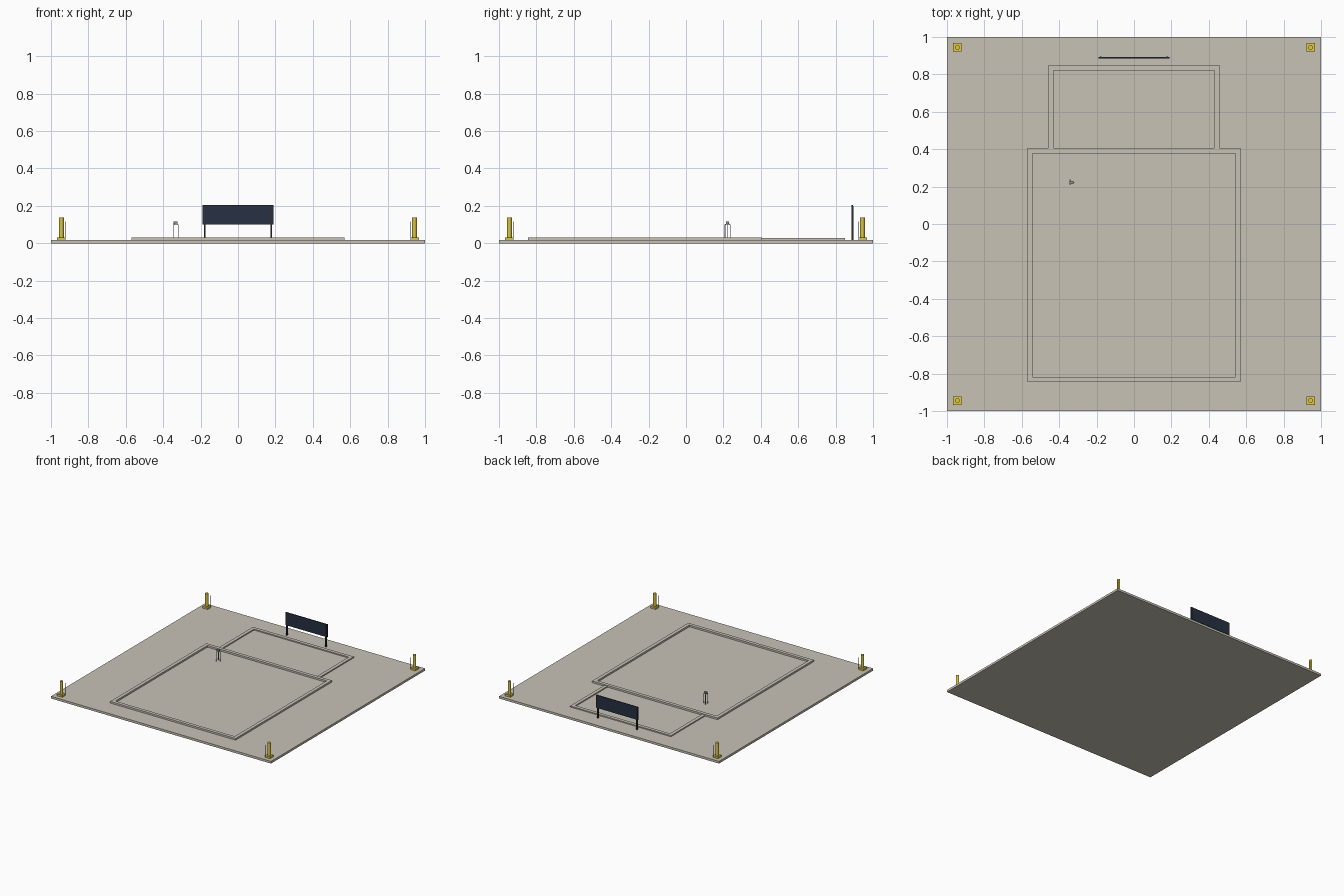
import bpy, math
from mathutils import Vector

if "Cube" in bpy.data.objects:
    bpy.data.objects.remove(bpy.data.objects["Cube"])


def material(name, color):
    m = bpy.data.materials.new(name)
    m.diffuse_color = (*color, 1)
    m.use_nodes = True
    m.node_tree.nodes["Principled BSDF"].inputs["Base Color"].default_value = m.diffuse_color
    return m


STONE = material("stone", (0.58, 0.54, 0.47))
YELLOW = material("yellow", (0.72, 0.58, 0.06))
NAVY = material("navy", (0.02, 0.03, 0.055))
BLACK = material("dark_metal", (0.03, 0.03, 0.035))
GREY = material("steel", (0.3, 0.3, 0.3))


def box(name, lo, hi, mat):
    lo, hi = Vector(lo), Vector(hi)
    bpy.ops.mesh.primitive_cube_add(size=1, location=(lo + hi) / 2)
    o = bpy.context.object
    o.name = name
    o.scale = hi - lo
    o.data.materials.append(mat)
    return o


def rod(name, a, b, r, mat, sides=8):
    a, b = Vector(a), Vector(b)
    bpy.ops.mesh.primitive_cylinder_add(vertices=sides, radius=r, depth=(b - a).length,
                                        location=(a + b) / 2)
    o = bpy.context.object
    o.name = name
    o.rotation_euler = (b - a).to_track_quat('Z', 'Y').to_euler()
    o.data.materials.append(mat)
    return o


TOP = 0.018
CURB = 0.028

# ground slab
box("ground_slab", (-1, -1, 0), (1, 1, TOP), STONE)


# raised outlines: a full rectangle, and a smaller one leaning on it
def curb(name, x, y0, y1, z, front=True):
    for s in (-1, 1):
        a, b = sorted((s * x, s * (x - CURB)))
        box(name + "_side", (a, y0, TOP), (b, y1, z), STONE)
    xi = x - CURB
    box(name + "_back", (-xi, y1 - CURB, TOP), (xi, y1, z), STONE)
    if front:
        box(name + "_front", (-xi, y0, TOP), (xi, y0 + CURB, z), STONE)


curb("main_curb", 0.57, -0.845, 0.405, 0.032)
curb("rear_curb", 0.458, 0.405, 0.85, 0.027, front=False)

# corner posts with base plate and thin rods
for sx in (-1, 1):
    for sy in (-1, 1):
        x, y = sx * 0.944, sy * 0.944
        box("post_base", (x - 0.023, y - 0.023, TOP), (x + 0.023, y + 0.023, 0.032), YELLOW)
        rod("corner_post", (x, y, 0.032), (x, y, 0.138), 0.0125, YELLOW, 12)
        for k in (-0.021, 0.021):
            rod("post_rod", (x + k, y + k, 0.032), (x + k, y + k, 0.117), 0.001, BLACK, 6)

# sign board on two legs
box("sign_panel", (-0.19, 0.886, 0.1), (0.19, 0.894, 0.205), NAVY)
for s in (-1, 1):
    x = s * 0.178
    box("sign_leg", (x - 0.005, 0.884, TOP), (x + 0.005, 0.896, 0.2), BLACK)

# small tripod instrument
cx, cy = -0.335, 0.223
for i in range(3):
    a = i * math.tau / 3
    px, py = cx + 0.016 * math.cos(a), cy + 0.016 * math.sin(a)
    rod("tripod_leg", (px, py, TOP), (px, py, 0.1), 0.002, GREY)
    rod("tripod_brace", (px, py, 0.099), (cx, cy, 0.108), 0.002, GREY)
box("tripod_head", (cx - 0.011, cy - 0.008, 0.1), (cx + 0.011, cy + 0.008, 0.117), GREY)
